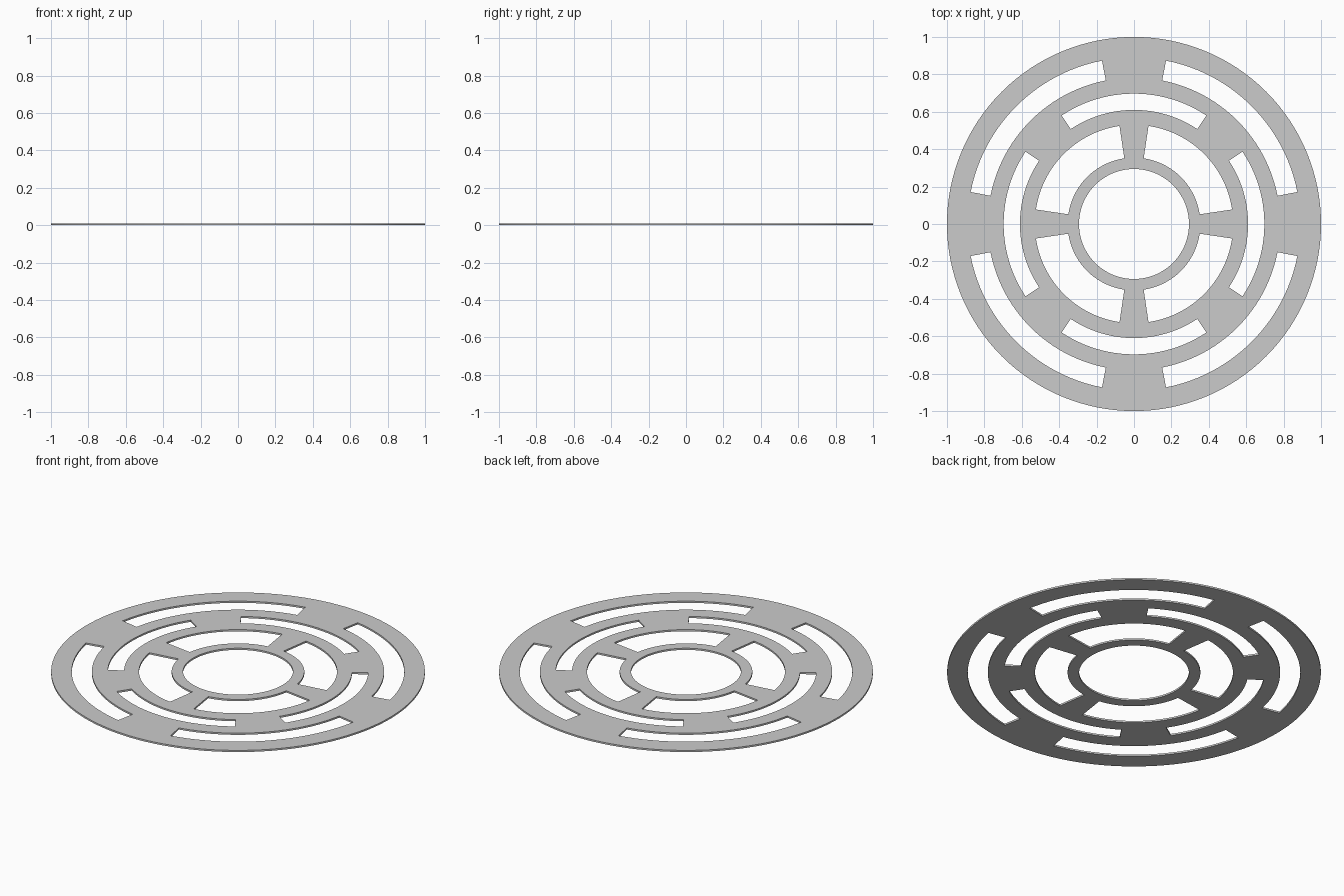
import bpy, bmesh
from math import radians, cos, sin, ceil

if "Cube" in bpy.data.objects:
    bpy.data.objects.remove(bpy.data.objects["Cube"])

THICK = 0.01
RADII = [0.294, 0.355, 0.53, 0.61, 0.697, 0.782, 0.89, 1.0]
# slotted band index -> test on the angle within a quarter turn
SLOTS = {
    1: lambda a: 8.4 < a < 81.6,            # inner ring of windows
    3: lambda a: a < 33.7 or a > 56.3,      # middle ring, centred on the axes
    5: lambda a: 11.1 < a < 78.9,           # outer ring
}

# Angles of one quarter: slot ends plus even subdivisions between them
BREAKS = [0, 8.4, 11.1, 33.7, 56.3, 78.9, 81.6, 90]
quarter = []
for a, b in zip(BREAKS, BREAKS[1:]):
    n = ceil((b - a) / 2.9)
    quarter += [a + (b - a) * i / n for i in range(n)]
angles = [q * 90 + a for q in range(4) for a in quarter]
count = len(angles)

# Polar grid with the slots left open
bm = bmesh.new()
grid = [[bm.verts.new((r * cos(radians(a)), r * sin(radians(a)), 0)) for a in angles]
        for r in RADII]
for band in range(len(RADII) - 1):
    for i in range(count):
        j = (i + 1) % count
        mid = ((angles[i] + (angles[j] or 360)) / 2) % 90
        if band in SLOTS and SLOTS[band](mid):
            continue
        bm.faces.new((grid[band][i], grid[band + 1][i], grid[band + 1][j], grid[band][j]))
bmesh.ops.delete(bm, geom=[v for v in bm.verts if not v.link_faces], context='VERTS')

# Thicken into a plate
base = bm.faces[:]
top = bmesh.ops.extrude_face_region(bm, geom=base, use_keep_orig=True)
bmesh.ops.translate(bm, vec=(0, 0, THICK),
                    verts=[g for g in top['geom'] if isinstance(g, bmesh.types.BMVert)])
bmesh.ops.recalc_face_normals(bm, faces=bm.faces[:])

mesh = bpy.data.meshes.new("slotted_disc")
bm.to_mesh(mesh)
bm.free()
disc = bpy.data.objects.new("slotted_disc", mesh)
bpy.context.collection.objects.link(disc)
bpy.context.view_layer.objects.active = disc
disc.select_set(True)
bpy.ops.object.shade_smooth_by_angle(angle=radians(30))
